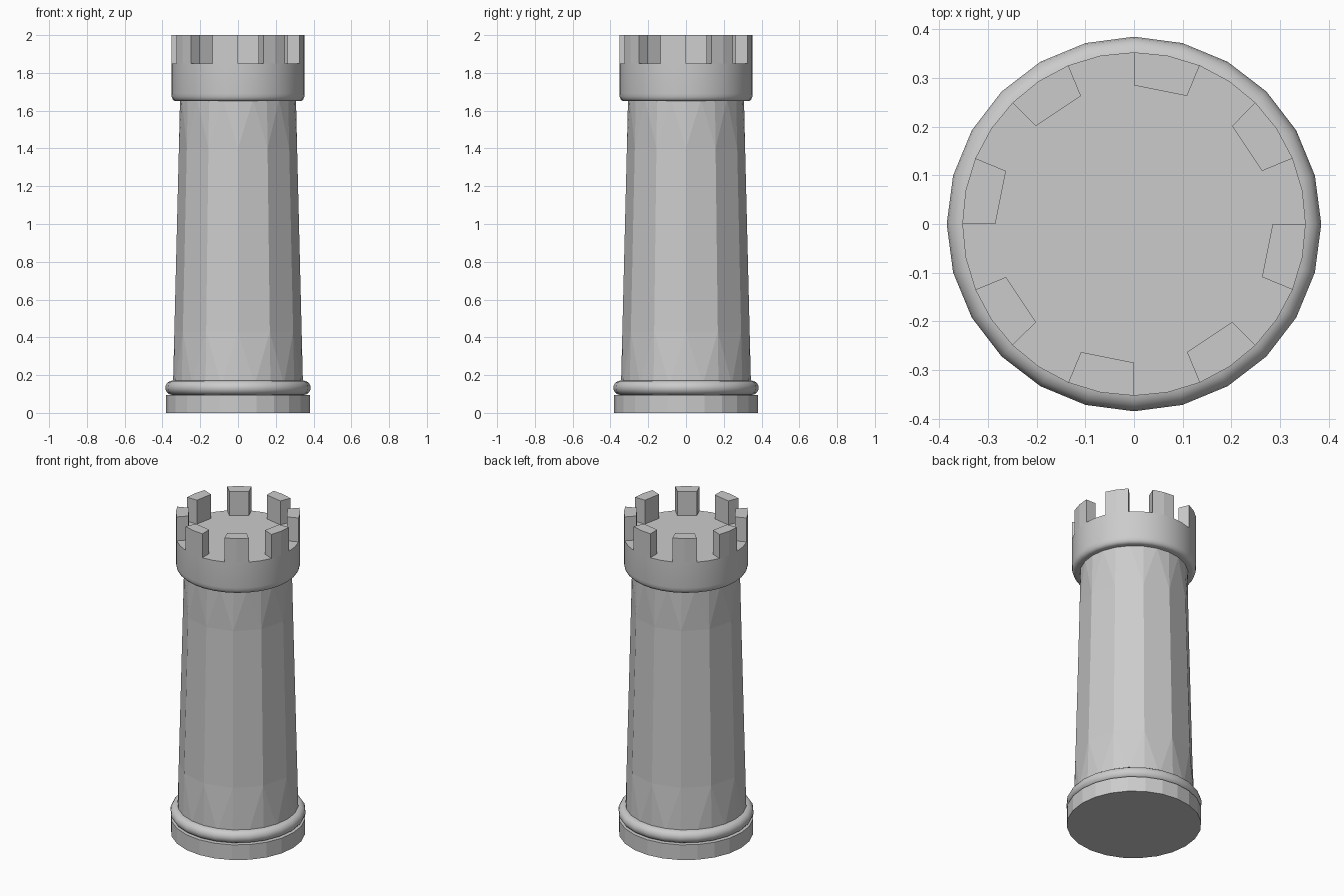
import bpy, bmesh
from math import sin, cos, pi, radians

if "Cube" in bpy.data.objects:
    bpy.data.objects.remove(bpy.data.objects["Cube"])


def make_object(name, bm, smooth=None):
    bmesh.ops.recalc_face_normals(bm, faces=bm.faces)
    mesh = bpy.data.meshes.new(name)
    bm.to_mesh(mesh)
    bm.free()
    obj = bpy.data.objects.new(name, mesh)
    bpy.context.collection.objects.link(obj)
    if smooth:
        bpy.ops.object.select_all(action='DESELECT')
        obj.select_set(True)
        bpy.context.view_layer.objects.active = obj
        bpy.ops.object.shade_smooth_by_angle(angle=radians(smooth))
    return obj


def ring(bm, r, z, n):
    return [bm.verts.new((r * cos(2 * pi * i / n), r * sin(2 * pi * i / n), z))
            for i in range(n)]


def bridge(bm, a, b):
    """Join two rings; a may have twice as many points as b."""
    n, m = len(a), len(b)
    if n == m:
        for i in range(n):
            j = (i + 1) % n
            bm.faces.new((a[i], a[j], b[j], b[i]))
    else:
        for i in range(m):
            j = (i + 1) % m
            p, q, s = a[2 * i], a[2 * i + 1], a[(2 * i + 2) % n]
            bm.faces.new((p, q, b[i]))
            bm.faces.new((q, b[j], b[i]))
            bm.faces.new((q, s, b[j]))


def lathe(name, rings, smooth=None):
    """Capped turned part from (radius, height, sides) rings."""
    bm = bmesh.new()
    loops = [ring(bm, *r) for r in rings]
    for a, b in zip(loops, loops[1:]):
        if len(a) >= len(b):
            bridge(bm, a, b)
        else:
            bridge(bm, b, a)
    bm.faces.new(loops[0])
    bm.faces.new(loops[-1])
    return make_object(name, bm, smooth)


# Plinth and rounded moulding
lathe("base_plinth", [(0.382, 0, 24), (0.382, 0.095, 24)])
bead = [(0.347 + 0.038 * cos(t * pi / 8), 0.133 + 0.038 * sin(t * pi / 8), 24)
        for t in range(-4, 5)]
lathe("base_moulding", bead, 35)

# Tapered shaft: round ends, coarser faceted middle
lathe("tower_shaft", [(0.344, 0.15, 24), (0.337, 0.43, 12),
                      (0.313, 1.4, 12), (0.307, 1.66, 24)])

# Crown with rounded lower edge
lathe("crown", [(0.328, 1.65, 32), (0.338, 1.653, 32), (0.346, 1.661, 32),
                (0.351, 1.673, 32), (0.353, 1.69, 32), (0.353, 1.85, 32)], 35)

# Eight battlement blocks: curved outside, flat inside
bm = bmesh.new()
for k in range(8):
    a0 = radians(45 * k - 22.5)
    plan = [(0.285, 0), (0.353, 0), (0.353, 11.25), (0.353, 22.5), (0.285, 22.5)]
    low, high = ([bm.verts.new((r * cos(a0 + radians(a)), r * sin(a0 + radians(a)), z))
                  for r, a in plan] for z in (1.85, 2.0))
    bridge(bm, low, high)
    bm.faces.new(low)
    bm.faces.new(high)
make_object("battlements", bm)
